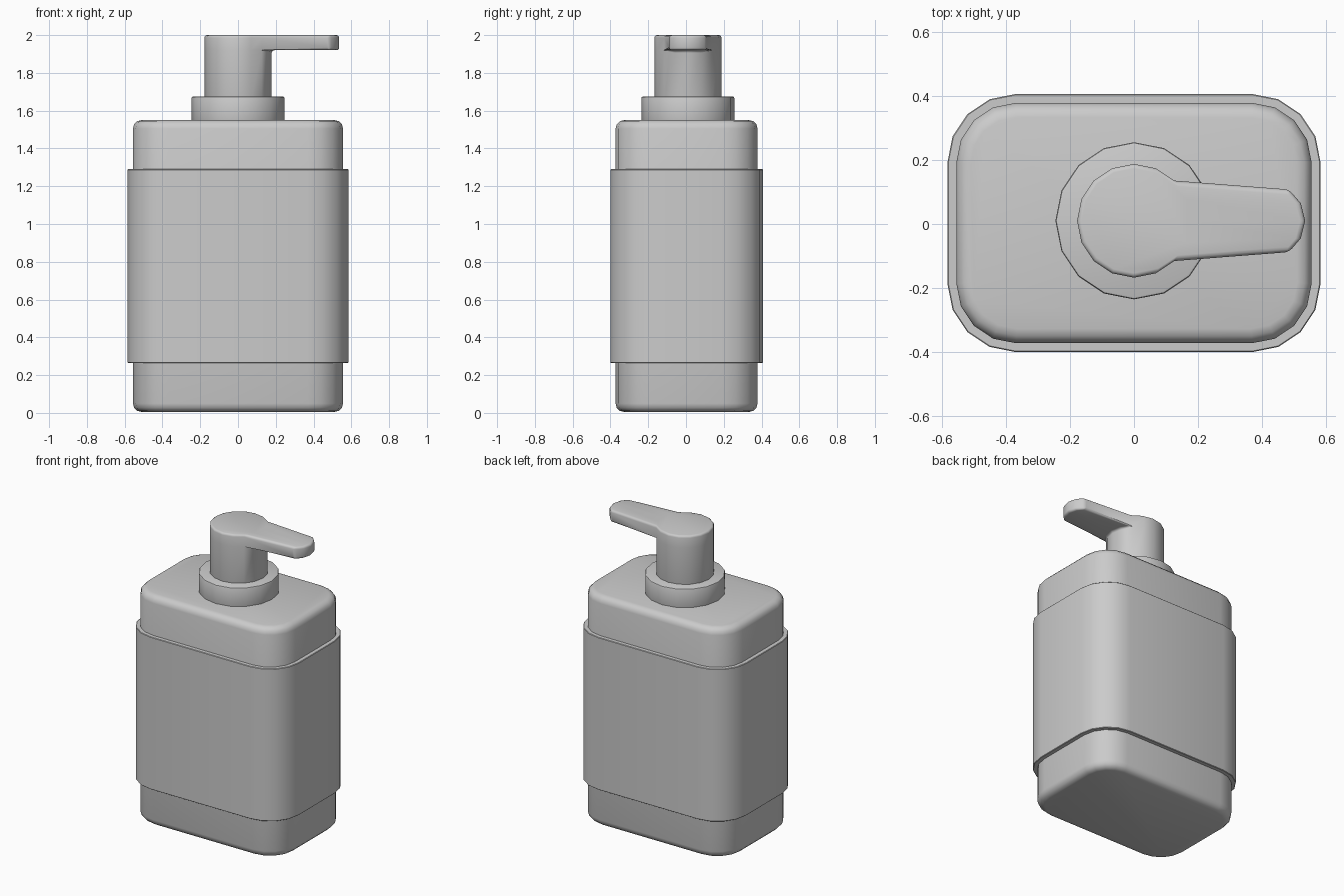
import bpy, bmesh
from math import pi, cos, sin, radians, atan2

cube = bpy.data.objects.get("Cube")
if cube:
    bpy.data.objects.remove(cube)

grey = bpy.data.materials.new("plain grey")
grey.use_nodes = True
COLOUR = (0.6, 0.6, 0.6, 1)
grey.diffuse_color = COLOUR
grey.node_tree.nodes["Principled BSDF"].inputs["Base Color"].default_value = COLOUR


def circle(radius, cy, sides=16):
    return [(radius * cos(2 * pi * i / sides), cy + radius * sin(2 * pi * i / sides))
            for i in range(sides)]


def rounded_rect(radius, cx=0.37, cy=0.19, steps=4):
    """Outline with corner arcs centred on (+-cx, +-cy)."""
    points = []
    for k, (sx, sy) in enumerate([(1, 1), (-1, 1), (-1, -1), (1, -1)]):
        for i in range(steps + 1):
            a = (k + i / steps) * pi / 2
            points.append((sx * cx + radius * cos(a), sy * cy + radius * sin(a) + 0.003))
    return points


def prism(outline, levels, capped=True):
    """Stack the outline at each height and join the rings."""
    bm = bmesh.new()
    rings = [[bm.verts.new((x, y, z)) for x, y in outline] for z in levels]
    n = len(outline)
    for low, high in zip(rings, rings[1:]):
        for i in range(n):
            j = (i + 1) % n
            bm.faces.new((low[i], low[j], high[j], high[i]))
    if capped:
        bm.faces.new(rings[0][::-1])
        bm.faces.new(rings[-1])
    return bm


def finish(bm, name, bevel, segments, wall=0):
    bmesh.ops.recalc_face_normals(bm, faces=bm.faces)
    mesh = bpy.data.meshes.new(name)
    bm.to_mesh(mesh)
    bm.free()
    mesh.materials.append(grey)
    obj = bpy.data.objects.new(name, mesh)
    bpy.context.collection.objects.link(obj)
    bpy.ops.object.select_all(action='DESELECT')
    obj.select_set(True)
    bpy.context.view_layer.objects.active = obj
    if wall:
        solid = obj.modifiers.new("Wall", 'SOLIDIFY')
        solid.thickness = wall
        solid.offset = -1
    mod = obj.modifiers.new("Soft edges", 'BEVEL')
    mod.width = bevel
    mod.segments = segments
    mod.limit_method = 'ANGLE'
    mod.angle_limit = radians(30)
    for m in list(obj.modifiers):
        bpy.ops.object.modifier_apply(modifier=m.name)
    bpy.ops.object.shade_smooth_by_angle(angle=radians(35))
    return obj


# Bottle and the sleeve wrapped round it
finish(prism(rounded_rect(0.186), (0.005, 1.55)), "bottle_body", 0.045, 3)
band = prism(rounded_rect(0.214), (0.265, 1.29), capped=False)
finish(band, "sleeve", 0.003, 1, wall=0.034)

# Collar
CY = 0.01
finish(prism(circle(0.246, CY), (1.52, 1.675)), "collar", 0.008, 2)

# Pump head: a column whose upper ring is drawn out into the spout
bm = prism(circle(0.178, CY), (1.64, 1.92, 2.0))
front = []
for f in bm.faces:
    c = f.calc_center_median()
    if 1.93 < c.z < 1.99 and abs(atan2(c.y - CY, c.x)) < pi / 4:
        front.append(f)
new = bmesh.ops.extrude_face_region(bm, geom=front)["geom"]
tip = [(0.485, -0.098), (0.522, -0.055), (0.536, 0), (0.522, 0.055), (0.485, 0.098)]
for v in (g for g in new if isinstance(g, bmesh.types.BMVert)):
    step = round(atan2(v.co.y - CY, v.co.x) / (pi / 8)) + 2
    v.co.x, v.co.y = tip[step][0], tip[step][1] + CY
if front[0].is_valid:
    bmesh.ops.delete(bm, geom=[f for f in front if f.is_valid], context='FACES_ONLY')
finish(bm, "pump_head", 0.014, 3)
